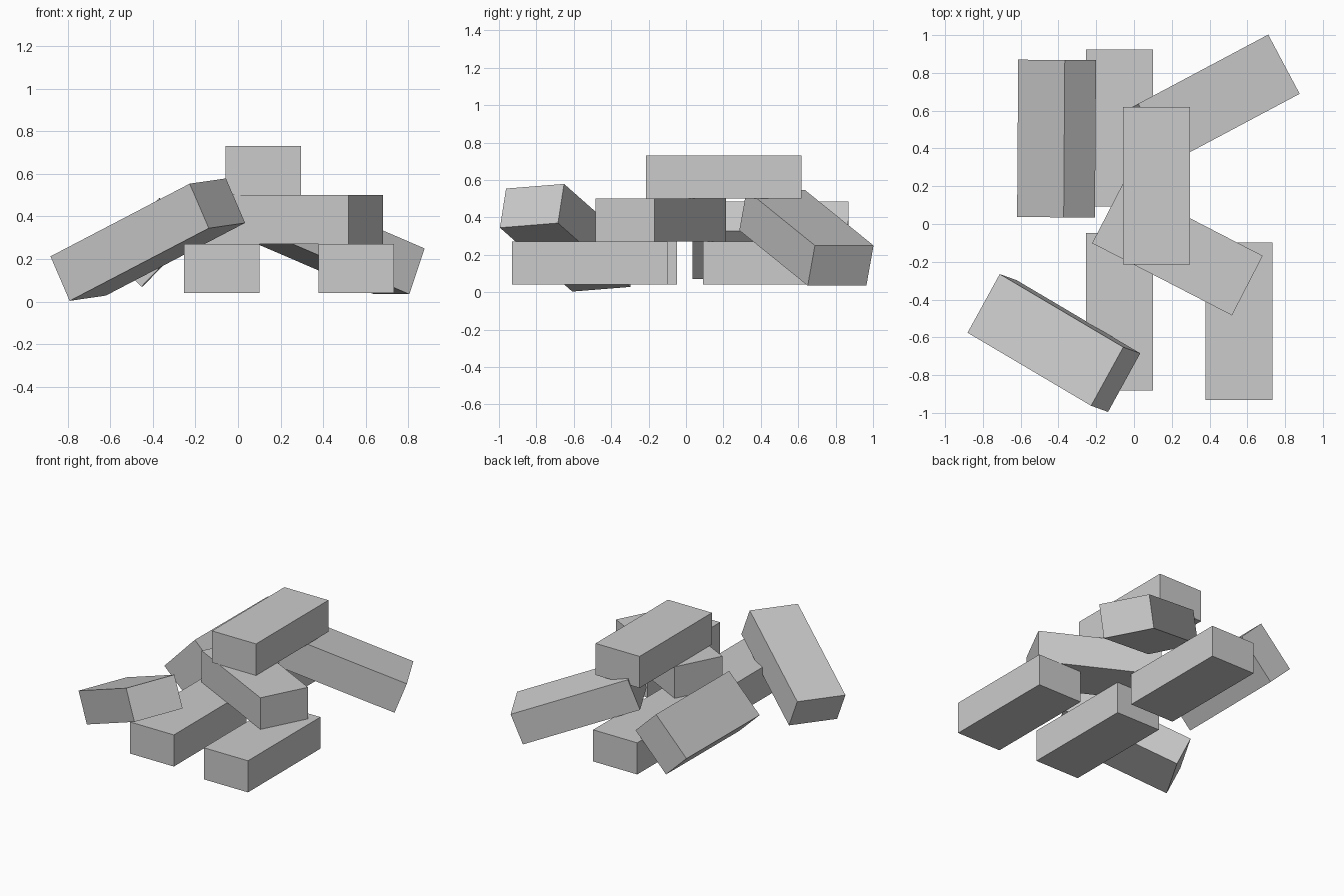
import bpy
import math

cube = bpy.data.objects.get("Cube")
if cube:
    bpy.data.objects.remove(cube, do_unlink=True)

SIZE = (0.833, 0.355, 0.23)  # every brick: length, width, height

grey = bpy.data.materials.new("brick grey")
grey.use_nodes = True
colour = (0.6, 0.6, 0.6, 1)
grey.diffuse_color = colour
grey.node_tree.nodes["Principled BSDF"].inputs["Base Color"].default_value = colour


def brick(name, centre, yaw, pitch=0, roll=0):
    """One flat-sided brick, long axis along local x, angles in degrees."""
    bpy.ops.mesh.primitive_cube_add(size=1, location=centre)
    ob = bpy.context.object
    ob.name = name
    ob.scale = SIZE
    ob.rotation_euler = [math.radians(a) for a in (roll, pitch, yaw)]
    ob.data.materials.append(grey)
    return ob


# Bricks lying flat at the bottom
brick("base_brick_front", (-0.077, -0.465, 0.155), 90)
brick("base_brick_back", (-0.077, 0.508, 0.155), 90)
brick("base_brick_side", (0.555, -0.515, 0.155), 90)

# Bricks stacked on them
brick("middle_brick", (0.23, -0.135, 0.385), -27.3)
brick("top_brick", (0.118, 0.202, 0.615), 90)

# Bricks leaning against the pile
brick("leaning_brick_back", (0.414, 0.644, 0.29), 28, pitch=20.8)
brick("leaning_brick_front", (-0.424, -0.63, 0.291), -30.6, pitch=-24.2, roll=4.4)
brick("tipped_brick", (-0.41, 0.452, 0.278), 89.6, roll=-46)
